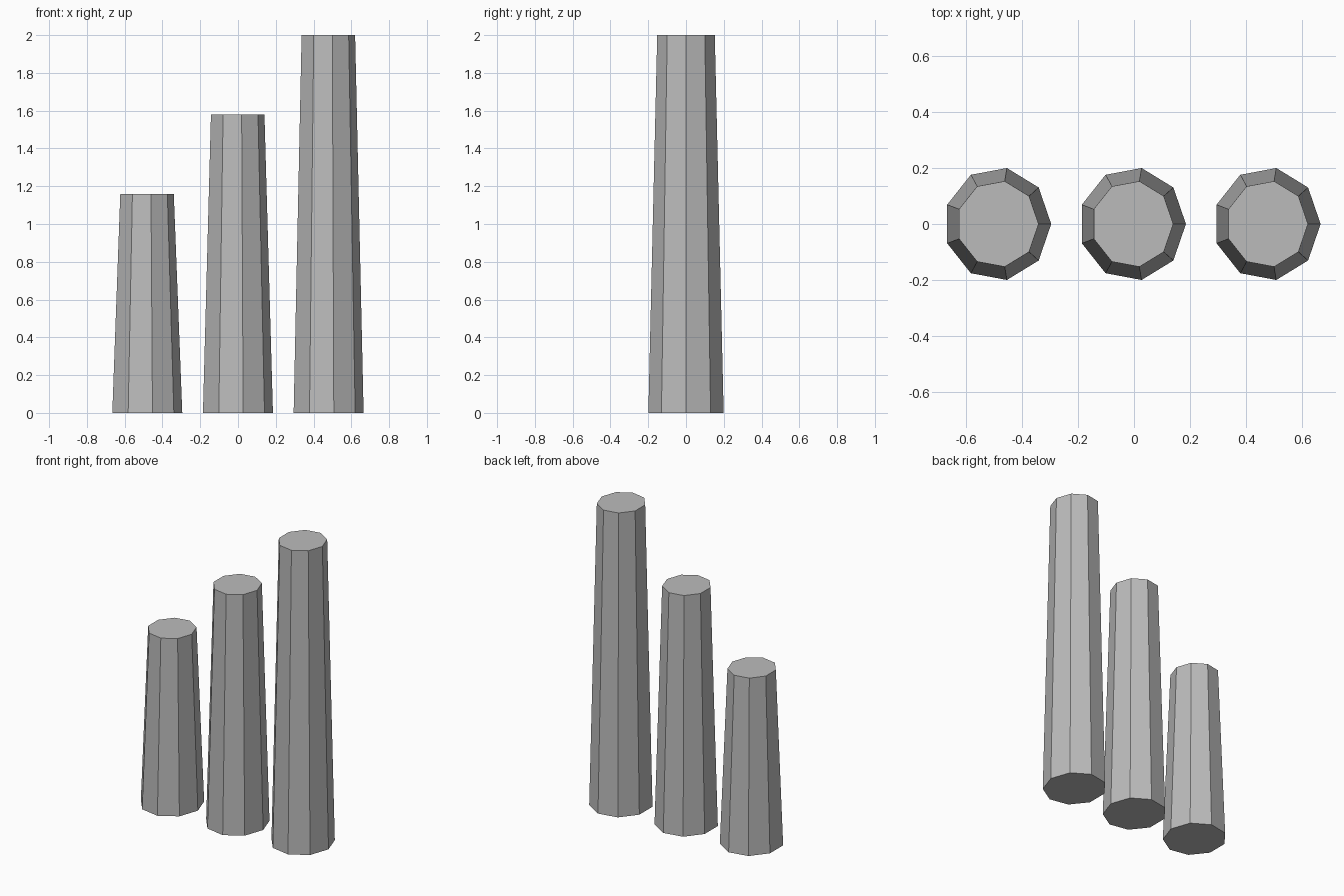
import bpy

if "Cube" in bpy.data.objects:
    bpy.data.objects.remove(bpy.data.objects["Cube"])

SIDES = 9
BASE_RADIUS = 0.191
TOP_RADIUS = 0.146
DEPTH_STRETCH = 1.06

grey = bpy.data.materials.new("stone grey")
grey.diffuse_color = (0.5, 0.5, 0.5, 1)
grey.use_nodes = True
grey.node_tree.nodes["Principled BSDF"].inputs["Base Color"].default_value = grey.diffuse_color


def column(name, x, height):
    """Tapered nine-sided column standing on the ground, one corner facing +x."""
    bpy.ops.mesh.primitive_cone_add(
        vertices=SIDES, radius1=BASE_RADIUS, radius2=TOP_RADIUS,
        depth=height, end_fill_type='NGON',
        location=(x, 0, height / 2), rotation=(0, 0, 0))
    obj = bpy.context.object
    obj.name = name
    # first corner lies on +y, so swap axes to put it on +x, then widen in y
    for v in obj.data.vertices:
        a, b, c = v.co
        v.co = (b, -a * DEPTH_STRETCH, c)
    obj.data.materials.append(grey)


# Three columns rising from left to right
for i, name in enumerate(("short_column", "middle_column", "tall_column")):
    column(name, -0.486 + 0.48 * i, 1.16 + 0.42 * i)
